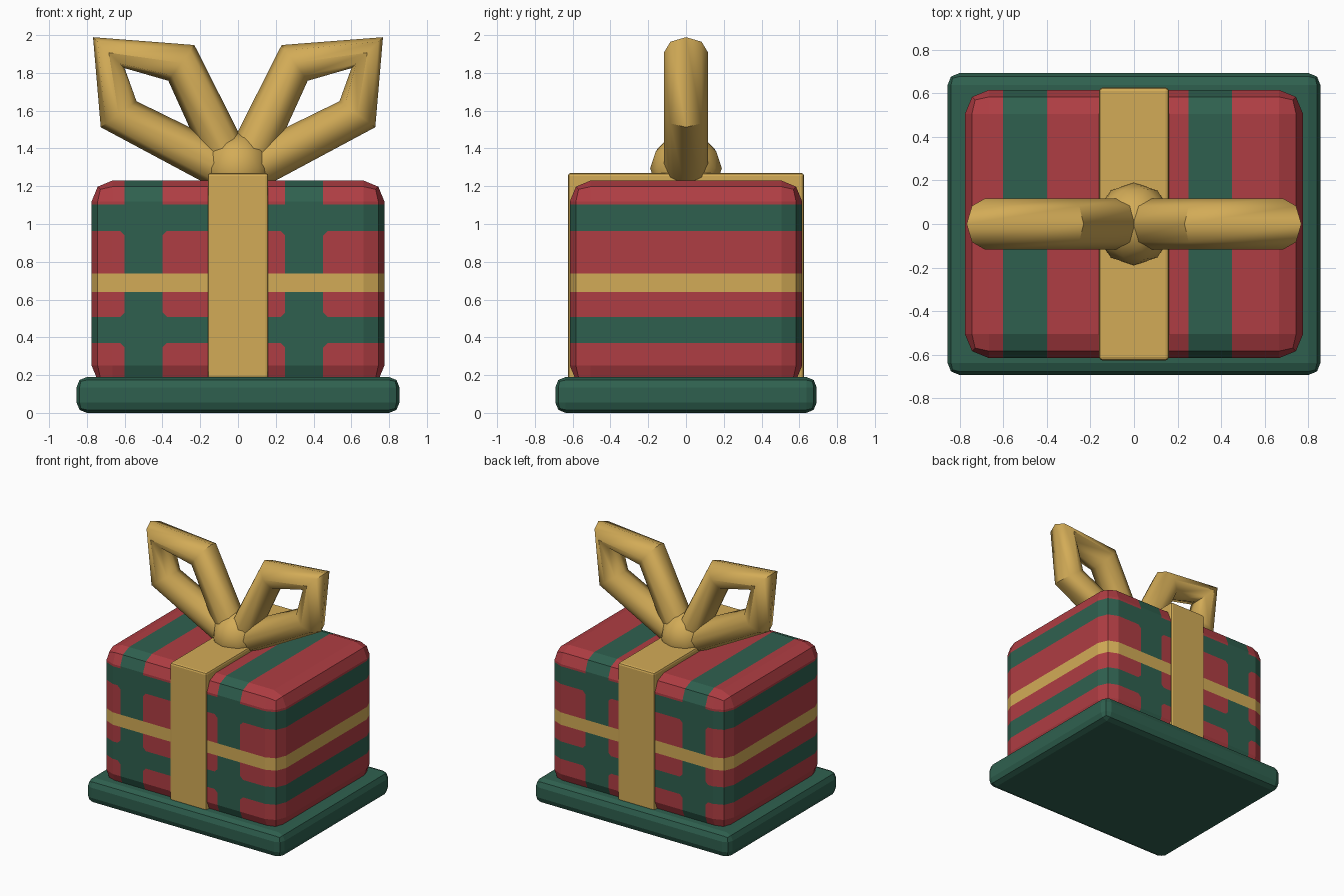
import bpy, bmesh, math
from mathutils import Vector

if "Cube" in bpy.data.objects:
    bpy.data.objects.remove(bpy.data.objects["Cube"])


def material(name, rgb):
    m = bpy.data.materials.new(name)
    m.diffuse_color = (*rgb, 1)
    m.use_nodes = True
    m.node_tree.nodes["Principled BSDF"].inputs["Base Color"].default_value = m.diffuse_color
    return m


RED = material("wrap_red", (0.43, 0.047, 0.056))
GREEN = material("pine_green", (0.028, 0.118, 0.078))
GOLD = material("ribbon_gold", (0.65, 0.41, 0.095))


def finish(bm, name, mats, smooth_angle=None):
    bmesh.ops.recalc_face_normals(bm, faces=bm.faces)
    me = bpy.data.meshes.new(name)
    bm.to_mesh(me)
    bm.free()
    for m in mats:
        me.materials.append(m)
    ob = bpy.data.objects.new(name, me)
    bpy.context.collection.objects.link(ob)
    if smooth_angle:
        bpy.ops.object.select_all(action='DESELECT')
        ob.select_set(True)
        bpy.context.view_layer.objects.active = ob
        bpy.ops.object.shade_smooth_by_angle(angle=math.radians(smooth_angle))
    return ob


def rounded_box(hx, hy, z0, z1, bevel, segments):
    bm = bmesh.new()
    bmesh.ops.create_cube(bm, size=1)
    for v in bm.verts:
        v.co = (v.co.x * 2 * hx, v.co.y * 2 * hy, z0 + (v.co.z + 0.5) * (z1 - z0))
    bmesh.ops.bevel(bm, geom=bm.edges[:], offset=bevel, segments=segments,
                    profile=0.5, affect='EDGES')
    bm.normal_update()
    return bm


def slice_faces(bm, faces, co, no):
    edges = {e for f in faces for e in f.edges}
    verts = {v for f in faces for v in f.verts}
    bmesh.ops.bisect_plane(bm, geom=list(faces) + list(edges) + list(verts),
                           dist=1e-5, plane_co=co, plane_no=no)


# Base slab
finish(rounded_box(0.855, 0.692, 0.0, 0.19, 0.055, 2), "base", [GREEN])

# Plaid gift box: cut along the stripe borders, then colour by position
X_STRIPES = [(-0.6, -0.4), (0.25, 0.45)]
Z_STRIPES = [(0.37, 0.508), (0.963, 1.103)]
Z_GOLD = (0.64, 0.738)
CHAMFER = 0.024
bm = rounded_box(0.775, 0.615, 0.14, 1.23, 0.11, 2)
for pair in X_STRIPES:
    for x in pair:
        slice_faces(bm, bm.faces[:], (x, 0, 0), (1, 0, 0))
for pair in Z_STRIPES + [Z_GOLD]:
    for z in pair:
        slice_faces(bm, bm.faces[:], (0, 0, z), (0, 0, 1))

# Small clipped corners where the stripes cross on front and back
corners = [(x, z, sx, sz)
           for xs in X_STRIPES for x, sx in zip(xs, (-1, 1))
           for zs in Z_STRIPES for z, sz in zip(zs, (-1, 1)) if z < 1.0]
for x, z, sx, sz in corners:
    cell = []
    for f in bm.faces:
        touches = any(abs(v.co.x - x) < 1e-3 and abs(v.co.z - z) < 1e-3 for v in f.verts)
        c = f.calc_center_median()
        if touches and sx * (c.x - x) > 0 and sz * (c.z - z) > 0:
            cell.append(f)
    if cell:
        slice_faces(bm, cell, (x + sx * CHAMFER, 0, z), (sx, 0, sz))
bm.normal_update()


def inside(v, spans):
    return any(a < v < b for a, b in spans)


for f in bm.faces:
    c = f.calc_center_bounds()
    faces_x = abs(f.normal.x) > 0.6
    clipped = abs(f.normal.y) > 0.6 and any(
        sx * (c.x - x) > 0 and sz * (c.z - z) > 0
        and abs(c.x - x) + abs(c.z - z) < CHAMFER * 1.05
        for x, z, sx, sz in corners)
    if inside(c.z, [Z_GOLD]):
        f.material_index = 2
    elif inside(c.z, Z_STRIPES) or (inside(c.x, X_STRIPES) and not faces_x) or clipped:
        f.material_index = 1
finish(bm, "gift_box", [RED, GREEN, GOLD])

# Ribbon band around the box
finish(rounded_box(0.16, 0.625, 0.14, 1.27, 0.015, 2), "ribbon_band", [GOLD])


# Bow loops: eight-sided tube swept from the knot and back to it
def bow_loop(name, side):
    path = [Vector((side * x, 0, z)) for x, z in
            [(0.017, 1.265), (0.30, 1.853), (0.684, 1.907), (0.632, 1.581), (0.017, 1.265)]]
    bm = bmesh.new()
    rings = []
    for i, p in enumerate(path):
        tangent = Vector()
        if i > 0:
            tangent += (p - path[i - 1]).normalized()
        if i < len(path) - 1:
            tangent += (path[i + 1] - p).normalized()
        tangent.normalize()
        across = Vector((-tangent.z, 0, tangent.x))
        ring = []
        for k in range(8):
            a = k * math.tau / 8
            ring.append(bm.verts.new(p + 0.117 * (across * math.cos(a)
                                                  + Vector((0, math.sin(a), 0)))))
        rings.append(ring)
    for r0, r1 in zip(rings, rings[1:]):
        for k in range(8):
            j = (k + 1) % 8
            bm.faces.new((r0[k], r0[j], r1[j], r1[k]))
    bm.faces.new(rings[0])
    bm.faces.new(rings[-1])
    finish(bm, name, [GOLD], 50)


bow_loop("bow_loop_right", 1)
bow_loop("bow_loop_left", -1)

# Knot
bm = bmesh.new()
bmesh.ops.create_icosphere(bm, subdivisions=2, radius=0.19)
for v in bm.verts:
    v.co = (v.co.x * 0.95, v.co.y, v.co.z + 1.295)
finish(bm, "bow_knot", [GOLD], 50)
